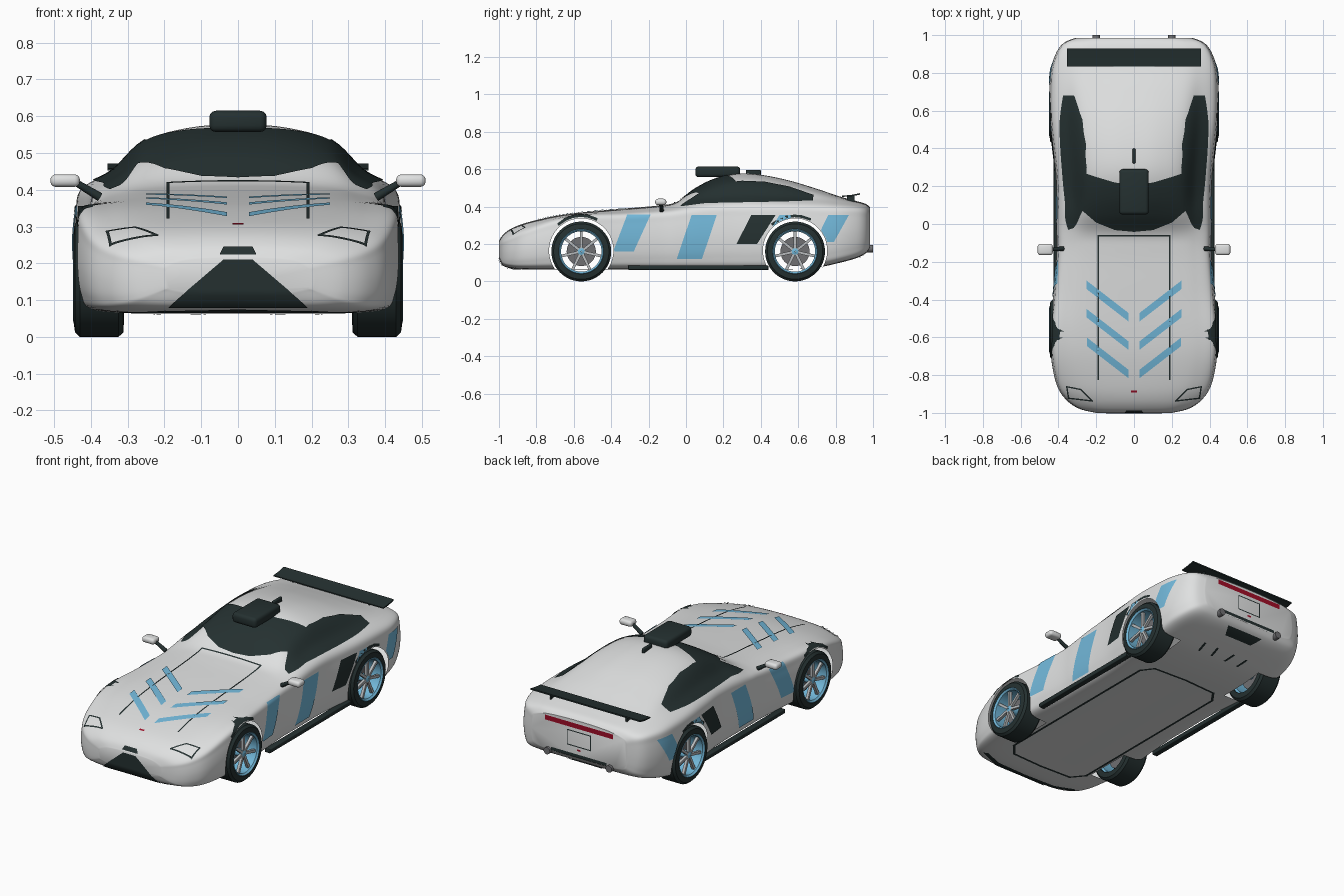
import bpy, bmesh, math
from mathutils import Vector, Matrix
from mathutils.bvhtree import BVHTree

if "Cube" in bpy.data.objects:
    bpy.data.objects.remove(bpy.data.objects["Cube"])


def material(name, rgb):
    m = bpy.data.materials.new(name)
    m.diffuse_color = (*rgb, 1)
    m.use_nodes = True
    m.node_tree.nodes["Principled BSDF"].inputs["Base Color"].default_value = m.diffuse_color
    return m


WHITE = material("body_white", (0.74, 0.75, 0.75))
DARK = material("dark_trim", (0.018, 0.03, 0.03))
BLUE = material("light_blue", (0.17, 0.48, 0.70))
SILVER = material("silver", (0.48, 0.50, 0.51))
GREY = material("disc_grey", (0.16, 0.16, 0.17))
RED = material("red", (0.35, 0.004, 0.02))
AXLES, ARCH_Z, ARCH_R, ARCH_X = (-0.56, 0.583), 0.165, 0.172, 0.28


def finish(bm, name, mat, normals=True):
    if normals:
        bmesh.ops.recalc_face_normals(bm, faces=bm.faces[:])
    me = bpy.data.meshes.new(name)
    bm.to_mesh(me)
    bm.free()
    ob = bpy.data.objects.new(name, me)
    bpy.context.collection.objects.link(ob)
    me.materials.append(mat)
    bpy.ops.object.select_all(action='DESELECT')
    ob.select_set(True)
    bpy.context.view_layer.objects.active = ob
    bpy.ops.object.shade_smooth_by_angle(angle=math.radians(35))
    return ob


def spline(pts, steps, closed=False):
    """Catmull-Rom resampling of a list of vectors."""
    n, out = len(pts), []
    for i in range(n if closed else n - 1):
        k = [(j % n) if closed else min(max(j, 0), n - 1) for j in range(i - 1, i + 3)]
        a, b, c, d = (pts[j] for j in k)
        for s in range(steps):
            t = s / steps
            out.append(0.5 * (2 * b + (c - a) * t + (2 * a - 5 * b + 4 * c - d) * t * t
                              + (3 * b - a - 3 * c + d) * t ** 3))
    return out if closed else out + [pts[-1]]


# Body stations: y, half width, underside, shoulder and top heights
STATIONS = [
    (-1.0, .20, .12, .19, .215), (-.978, .29, .085, .215, .25), (-.93, .36, .07, .24, .285),
    (-.85, .41, .065, .275, .315), (-.70, .44, .065, .325, .35), (-.55, .443, .065, .35, .37),
    (-.35, .425, .065, .355, .388), (-.15, .41, .065, .365, .405), (-.05, .41, .065, .375, .425),
    (.05, .41, .065, .39, .495), (.15, .41, .065, .40, .545), (.27, .415, .065, .405, .575),
    (.40, .43, .065, .405, .57), (.55, .445, .065, .405, .54), (.70, .448, .075, .40, .495),
    (.82, .44, .10, .395, .455), (.91, .41, .125, .39, .43), (.96, .37, .15, .38, .415),
    (.985, .31, .18, .36, .395)]


def section(y, w, zb, zs, zt):
    h = zt - zs
    c = min(1, max(0, (h - 0.04) / 0.1))
    side = [(0, zb), (.6 * w, zb), (.9 * w, zb + .01), (.975 * w, zb + .2 * (zs - zb)),
            (w, zb + .5 * (zs - zb)), (.985 * w, zs - .18 * (zs - zb)), (.95 * w, zs),
            (.78 * w, zs + h * (.55 - .25 * c)), (.6 * w, zs + h * (.82 - .07 * c)),
            (.3 * w, zs + h * .96), (0, zt)]
    ring = side + [(-x, z) for x, z in side[-2:0:-1]]
    return [Vector((x, y, z)) for x, z in ring]


# Lofted body shell
columns = [spline(col, 6) for col in zip(*[section(*s) for s in STATIONS])]
bm = bmesh.new()
rings = [[bm.verts.new(p) for p in spline(list(r), 6, True)] for r in zip(*columns)]
for r0, r1 in zip(rings, rings[1:]):
    for i in range(len(r0)):
        j = (i + 1) % len(r0)
        bm.faces.new((r0[i], r0[j], r1[j], r1[i]))
bm.faces.new(rings[0])
bm.faces.new(rings[-1])
body = finish(bm, "body", WHITE)

# Wheel arches cut open into the hollow shell
bm = bmesh.new()
for s in (1, -1):
    for cy in AXLES:
        mat = Matrix.Translation((s * (ARCH_X + .2), cy, ARCH_Z)) @ Matrix.Rotation(math.pi / 2, 4, 'Y')
        bmesh.ops.create_cone(bm, cap_ends=True, segments=64, radius1=ARCH_R, radius2=ARCH_R,
                              depth=0.4, matrix=mat)
cutter = finish(bm, "arch_cutter", WHITE)
cutter.hide_render = True
mod = body.modifiers.new("arches", 'BOOLEAN')
mod.operation, mod.solver, mod.object = 'DIFFERENCE', 'EXACT', cutter
bpy.context.view_layer.objects.active = body
bpy.ops.object.modifier_apply(modifier=mod.name)
bpy.data.objects.remove(cutter)


def on_arch(p):
    if abs(abs(p.x) - ARCH_X) < 1e-4:
        return True
    return abs(p.x) > ARCH_X - .001 and any(
        abs(math.hypot(p.y - cy, p.z - ARCH_Z) - ARCH_R) < 8e-4 for cy in AXLES)


bm = bmesh.new()
bm.from_mesh(body.data)
bmesh.ops.delete(bm, geom=[f for f in bm.faces if all(on_arch(v.co) for v in f.verts)], context='FACES')
bm.to_mesh(body.data)
tree = BVHTree.FromBMesh(bm)
bm.free()


def along(poly, t):
    f = t * (len(poly) - 1)
    i = min(int(f), len(poly) - 2)
    return Vector(poly[i]).lerp(Vector(poly[i + 1]), f - i)


def decal(name, strips, axis, mat, mirror=True, n=24, m=8, off=0.004):
    """Thin sheets between pairs of 2D curves, projected onto the body along an axis."""
    bm = bmesh.new()
    sign = -1 if axis[0] == '-' else 1
    for s in ((1, -1) if mirror else (1,)):
        for a, b in strips:
            grid = []
            for i in range(n + 1):
                row = []
                for j in range(m + 1):
                    u, v = along(a, i / n).lerp(along(b, i / n), j / m)
                    if axis[-1] == 'x':
                        o, d = Vector((2 * s, u, v)), Vector((-s, 0, 0))
                    elif axis[-1] == 'y':
                        o, d = Vector((s * u, 2 * sign, v)), Vector((0, -sign, 0))
                    else:
                        o, d = Vector((s * u, v, 2 * sign)), Vector((0, 0, -sign))
                    hit, nor, _, _ = tree.ray_cast(o, d)
                    ok = hit is not None and nor.dot(d) < 0
                    row.append((bm.verts.new(hit + nor * off), nor) if ok else None)
                grid.append(row)
            for i in range(n):
                for j in range(m):
                    q = (grid[i][j], grid[i + 1][j], grid[i + 1][j + 1], grid[i][j + 1])
                    if all(q):
                        f = bm.faces.new([c[0] for c in q])
                        f.normal_update()
                        if f.normal.dot(q[0][1]) < 0:
                            f.normal_flip()
    return finish(bm, name, mat, False)


def line(pts, w):
    """Strips of width w following a polyline."""
    out = []
    for p, q in zip(pts, pts[1:]):
        p, q = Vector(p), Vector(q)
        t = (q - p).normalized() * w / 2
        d = Vector((-t.y, t.x))
        out.append(([p - t + d, q + t + d], [p - t - d, q + t - d]))
    return out


# Glass
decal("windshield", [([(0, -.04), (.1, -.03), (.2, .01), (.27, .07), (.3, .11)],
                      [(0, .21), (.1, .22), (.2, .25), (.26, .27), (.3, .27)])], 'z', DARK, n=40, m=24)
decal("side_glass", [([(-.03, .398), (.1, .415), (.2, .418), (.3, .42), (.42, .422), (.55, .425), (.68, .43)],
                      [(-.02, .41), (.08, .475), (.2, .525), (.3, .535), (.42, .53), (.55, .505), (.68, .46)])],
      'x', DARK, n=60, m=20)
# Painted stripes
decal("hood_stripes", [([(.03, y - .17), (.25, y)], [(.03, y - .215), (.25, y - .045)])
                       for y in (-.30, -.45, -.60)], 'z', BLUE)
decal("side_stripes", [([(t0, .355), (b0, z)], [(t1, .355), (b1, z)]) for t0, t1, b0, b1, z in
                       ((-.315, -.19, -.39, -.28, .16), (.03, .165, -.05, .085, .12),
                        (.50, .57, .41, .48, .20), (.76, .87, .69, .79, .21))], 'x', BLUE, n=30, m=20)
decal("side_vent", [([(.35, .355), (.27, .20)], [(.48, .355), (.38, .20)])], 'x', DARK, n=30, m=20)
for cy in AXLES:
    arc = [(cy + .185 * math.cos(math.radians(a)), ARCH_Z + .185 * math.sin(math.radians(a)))
           for a in range(65, 131, 13)]
    decal("arch_trim", line(arc, .014), 'x', DARK, n=4, m=2)
# Hood seams, headlights and front openings
decal("hood_seams", line([(0, -.06), (.19, -.06), (.19, -.82)], .008), 'z', DARK, m=1, n=40)
decal("headlight_outline", line([(.355, -.86), (.345, -.92), (.22, -.935), (.28, -.875), (.355, -.86)], .007),
      'z', DARK, m=1)
decal("grille", [([(0, .21), (.04, .21)], [(0, .082), (.19, .082)])], '-y', DARK, n=16, m=16)
decal("upper_grille", [([(-.04, .243), (.04, .243)], [(-.05, .222), (.05, .222)])], '-y', DARK, False)
decal("nose_badge", [([(-.015, -.88), (.015, -.88)], [(-.015, -.89), (.015, -.89)])], 'z', RED, False, 4, 2)
decal("front_lip", [([(0, -.965), (.2, -.955), (.33, -.90)], [(0, -.935), (.2, -.925), (.31, -.88)])], '-z', DARK)
# Rear lights, plate and openings
decal("tail_light", [([(-.22, .378), (.22, .378)], [(-.22, .35), (.22, .35)])], 'y', RED, False)
decal("plate_frame", line([(-.075, .33), (.075, .33), (.075, .245), (-.075, .245), (-.075, .33)], .006),
      'y', DARK, False, m=1)
decal("rear_badge", [([(-.012, .23), (.012, .23)], [(-.012, .22), (.012, .22)])], 'y', RED, False, 4, 2)
decal("rear_slot", [([(-.18, .20), (.18, .20)], [(-.18, .182), (.18, .182)])], 'y', DARK, False)
decal("rear_vent", [([(-.12, .95), (.12, .95)], [(-.09, .89), (.09, .89)])], '-z', DARK, False)
# Underside seams and slits
decal("floor_seam", line([(0, -.80), (.2, -.79), (.26, -.72), (.26, .36), (.21, .43), (0, .44)], .014), '-z', DARK, m=1)
decal("floor_slits", [([(x, .72), (x + .012, .79)], [(x + .014, .72), (x + .026, .79)]) for x in (.04, .13)],
      '-z', DARK, m=1)


def box(name, lo, hi, mat, bevel=0.0, mirror=False):
    bm = bmesh.new()
    lo, hi = Vector(lo), Vector(hi)
    for s in ((1, -1) if mirror else (1,)):
        c, d = (lo + hi) / 2, hi - lo
        c.x *= s
        bmesh.ops.create_cube(bm, size=1, matrix=Matrix.Translation(c) @ Matrix.Diagonal((*d, 1)))
    if bevel:
        bmesh.ops.bevel(bm, geom=bm.edges[:], offset=bevel, segments=3, profile=.5, affect='EDGES')
    return finish(bm, name, mat)


def rod(name, p, q, r0, r1, mat):
    bm = bmesh.new()
    for s in (1, -1):
        a, b = Vector((s * p[0], p[1], p[2])), Vector((s * q[0], q[1], q[2]))
        rot = (b - a).to_track_quat('Z', 'Y').to_matrix().to_4x4()
        bmesh.ops.create_cone(bm, cap_ends=True, segments=20, radius1=r0, radius2=r1, depth=(b - a).length,
                              matrix=Matrix.Translation((a + b) / 2) @ rot)
    return finish(bm, name, mat)


# Attached parts
box("roof_box", (-.078, .05, .557), (.078, .29, .615), DARK, .018)
box("antenna_fin", (-.008, .32, .565), (.008, .40, .597), DARK, .006)
box("side_sill", (.39, -.31, .062), (.425, .44, .086), DARK, .004, True)
box("mirror", (.43, -.165, .408), (.51, -.105, .442), WHITE, .014, True)
rod("mirror_stalk", (.375, -.13, .38), (.445, -.135, .422), .012, .009, DARK)
rod("exhaust", (.2, .93, .175), (.2, 1.0, .175), .02, .02, GREY)

# Rear wing plate
bm = bmesh.new()
prof = [(.835, .452), (.835, .458), (.885, .463), (.93, .472), (.93, .464), (.885, .455)]
ends = [[bm.verts.new((x, y, z)) for y, z in prof] for x in (-.355, .355)]
for i in range(len(prof)):
    j = (i + 1) % len(prof)
    bm.faces.new((ends[0][i], ends[0][j], ends[1][j], ends[1][i]))
for e in ends:
    bm.faces.new(e)
finish(bm, "rear_wing", DARK)
box("wing_mount", (.24, .86, .40), (.25, .90, .458), DARK, 0, True)


def lathe(name, profile, s, cy, mat, seg=48):
    """Closed (x, radius) profile turned around the axle."""
    bm = bmesh.new()
    loops = []
    for k in range(seg):
        a = 2 * math.pi * k / seg
        loops.append([bm.verts.new((s * x, cy + r * math.cos(a), .16 + r * math.sin(a))) for x, r in profile])
    for k in range(seg):
        l0, l1 = loops[k], loops[(k + 1) % seg]
        for i in range(len(profile)):
            j = (i + 1) % len(profile)
            bm.faces.new((l0[i], l0[j], l1[j], l1[i]))
    return finish(bm, name, mat)


# Wheels
for s in (1, -1):
    for cy in AXLES:
        lathe("tyre", [(.31, .118), (.312, .148), (.325, .16), (.43, .16), (.443, .148), (.447, .12)], s, cy, DARK)
        lathe("rim", [(.32, .119), (.443, .122), (.449, .117), (.44, .108), (.33, .108)], s, cy, BLUE)
        lathe("brake_disc", [(.36, .02), (.36, .078), (.372, .078), (.372, .02)], s, cy, GREY)
        lathe("hub", [(.34, .002), (.34, .022), (.43, .022), (.436, .002)], s, cy, BLUE)
        bm = bmesh.new()
        for k in range(7):
            spin = Matrix.Translation((s * .424, cy, .16)) @ Matrix.Rotation(2 * math.pi * k / 7, 4, 'X')
            bmesh.ops.create_cube(bm, size=1, matrix=spin @ Matrix.Translation((0, 0, .064))
                                  @ Matrix.Diagonal((.016, .015, .094, 1)))
        finish(bm, "spokes", SILVER)
